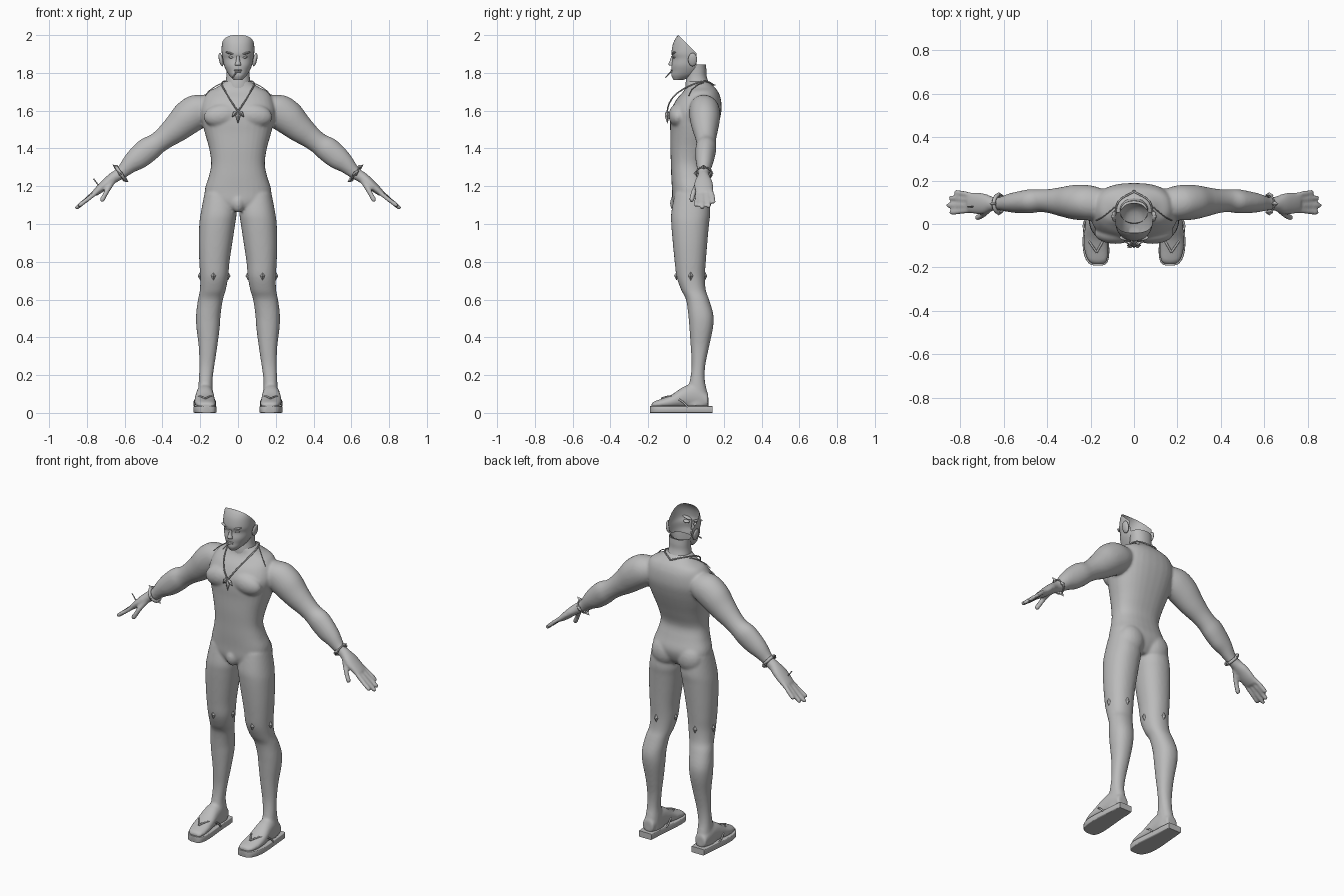
import bpy, bmesh, math
from mathutils import Vector as V, Matrix

if "Cube" in bpy.data.objects:
    bpy.data.objects.remove(bpy.data.objects["Cube"])

grey = bpy.data.materials.new("plain_grey")
grey.diffuse_color = (0.5, 0.5, 0.5, 1)
grey.use_nodes = True
grey.node_tree.nodes["Principled BSDF"].inputs["Base Color"].default_value = grey.diffuse_color


def spline(rows, steps):
    """Catmull-Rom refinement of a list of equal-length rows."""
    if steps < 2:
        return rows
    pts = [rows[0]] + rows + [rows[-1]]
    out = []
    for a, b, c, d in zip(pts, pts[1:], pts[2:], pts[3:]):
        for i in range(steps):
            t = i / steps
            out.append([0.5 * (2 * q + (r - p) * t + (2 * p - 5 * q + 4 * r - s) * t * t
                        + (3 * q - p - 3 * r + s) * t ** 3) for p, q, r, s in zip(a, b, c, d)])
    return out + [rows[-1]]


def loft(bm, rings, n=32, power=2.2, cap=True):
    """Skin rings given as (centre, u axis, v axis)."""
    loops = []
    for c, u, v in rings:
        loop = []
        for i in range(n):
            a = 2 * math.pi * i / n
            x, y = math.cos(a), math.sin(a)
            x = math.copysign(abs(x) ** (2 / power), x)
            y = math.copysign(abs(y) ** (2 / power), y)
            loop.append(bm.verts.new(V(c) + V(u) * x + V(v) * y))
        loops.append(loop)
    for a, b in zip(loops, loops[1:]):
        for i in range(n):
            j = (i + 1) % n
            bm.faces.new((a[i], a[j], b[j], b[i]))
    if cap:
        bm.faces.new(loops[0][::-1])
        bm.faces.new(loops[-1])


def flat(rows, steps=4):
    """Horizontal rings from (z, x centre, x radius, y front, y back)."""
    return [((cx, (f + b) / 2, z), (rx, 0, 0), (0, (b - f) / 2, 0))
            for z, cx, rx, f, b in spline(rows, steps)]


def ball(bm, centre, size, turn=0):
    m = Matrix.Translation(centre) @ Matrix.Rotation(turn, 4, 'Y') @ Matrix.Diagonal((*size, 1))
    bmesh.ops.create_uvsphere(bm, u_segments=20, v_segments=12, radius=1, matrix=m)


def finish(name, bm, smooth=True):
    bmesh.ops.recalc_face_normals(bm, faces=bm.faces)
    me = bpy.data.meshes.new(name)
    bm.to_mesh(me)
    bm.free()
    me.materials.append(grey)
    ob = bpy.data.objects.new(name, me)
    bpy.context.collection.objects.link(ob)
    if smooth:
        bpy.ops.object.select_all(action='DESELECT')
        ob.select_set(True)
        bpy.context.view_layer.objects.active = ob
        bpy.ops.object.shade_smooth_by_angle(angle=math.radians(45))
    return ob


def cord(name, points, radius, closed=False):
    cu = bpy.data.curves.new(name, 'CURVE')
    cu.dimensions = '3D'
    cu.bevel_depth, cu.bevel_resolution, cu.use_fill_caps = radius, 2, True
    path = points if closed else spline([list(p) for p in points], 5)
    sp = cu.splines.new('POLY')
    sp.points.add(len(path) - 1)
    for p, co in zip(sp.points, path):
        p.co = (*co, 1)
    sp.use_cyclic_u = closed
    cu.materials.append(grey)
    bpy.context.collection.objects.link(bpy.data.objects.new(name, cu))


def stud(bm, centre, w, h, turn=0):
    m = Matrix.Translation(centre) @ Matrix.Rotation(turn, 4, 'Y')
    for sgn in (1, -1):
        bmesh.ops.create_cone(bm, segments=4, radius1=w, radius2=0, depth=h,
                              matrix=m @ Matrix.Rotation(0 if sgn > 0 else math.pi, 4, 'X')
                              @ Matrix.Translation((0, 0, h / 2)))


# Body: torso, legs, arms and hands fused into one skin
body = bmesh.new()
torso = [(1.08, .10, -.06, .09), (1.12, .165, -.072, .12), (1.18, .176, -.074, .135),
         (1.25, .155, -.078, .115), (1.32, .142, -.08, .10), (1.40, .153, -.083, .125),
         (1.48, .175, -.083, .155), (1.54, .19, -.085, .175), (1.60, .20, -.08, .188),
         (1.66, .185, -.05, .185), (1.70, .16, -.015, .17), (1.725, .11, -.002, .15),
         (1.76, .06, .002, .112)]
loft(body, flat([(z, 0, r, f, b) for z, r, f, b in torso]), power=2.4)
ball(body, (0, -.05, 1.11), (.035, .035, .05))
leg = [(1.16, .02, .178, -.06, .12), (1.06, .008, .197, -.078, .128), (1.0, .015, .205, -.078, .122),
       (.9, .03, .208, -.07, .113), (.8, .045, .205, -.06, .105), (.72, .052, .2, -.05, .10),
       (.65, .065, .202, -.025, .105), (.6, .08, .212, 0, .122), (.52, .092, .222, .012, .145),
       (.45, .097, .22, .018, .143), (.35, .11, .208, .025, .122), (.25, .125, .205, .03, .102),
       (.17, .135, .208, .02, .1), (.10, .132, .213, 0, .115), (.035, .128, .218, -.02, .12)]
arm = [(.13, 1.63, .065, .09, .065), (.2, 1.605, .09, .097, .08), (.27, 1.56, .09, .1, .08),
       (.33, 1.505, .075, .102, .068), (.385, 1.46, .061, .105, .056), (.43, 1.425, .057, .107, .052),
       (.475, 1.395, .066, .105, .055), (.53, 1.35, .062, .1, .05), (.575, 1.315, .048, .097, .042),
       (.62, 1.27, .033, .093, .03), (.655, 1.248, .03, .093, .034), (.69, 1.222, .027, .093, .048),
       (.73, 1.187, .023, .095, .05), (.76, 1.162, .017, .097, .046)]
foot = [(-.183, .165, .028, .05), (-.165, .168, .046, .062), (-.12, .173, .055, .078),
        (-.07, .176, .055, .1), (-.01, .176, .049, .14), (.05, .175, .044, .15), (.118, .175, .036, .1)]
fingers = [((.735, .13, 1.185), (.78, .14, 1.15), (.815, .146, 1.118)),
           ((.74, .108, 1.18), (.795, .116, 1.135), (.842, .12, 1.095)),
           ((.74, .086, 1.18), (.8, .086, 1.13), (.852, .086, 1.087)),
           ((.735, .064, 1.18), (.79, .058, 1.135), (.838, .054, 1.1)),
           ((.655, .075, 1.235), (.69, .045, 1.18), (.718, .03, 1.13))]
for s in (1, -1):
    loft(body, flat([(z, s * (i + o) / 2, (o - i) / 2, f, b) for z, i, o, f, b in leg]))
    loft(body, [((s * x, y, z), (s * .57 * r, 0, .82 * r), (0, ry, 0))
                for x, z, r, y, ry in spline(arm, 4)], power=2)
    loft(body, [((s * cx, y, (t + .025) / 2), (rx, 0, 0), (0, 0, (t - .025) / 2))
                for y, cx, rx, t in spline(foot, 4)])
    ball(body, (s * .085, -.042, 1.575), (.098, .05, .062), s * .15)     # pectoral
    ball(body, (s * .085, .08, 1.14), (.08, .06, .085))                  # buttock
    for k, pts in enumerate(fingers):
        r = .015 if k == 4 else .0125
        path = spline([list(p) for p in pts], 4)
        loft(body, [((s * x, y, z), (s * .6 * r, 0, .8 * r), (0, r, 0)) for x, y, z in path], 12, 2)
        ball(body, (s * pts[2][0], *pts[2][1:]), (r, r, r))
skin = finish("body", body)
mod = skin.modifiers.new("fuse", 'REMESH')
mod.mode, mod.voxel_size, mod.use_smooth_shade = 'VOXEL', .0075, True
mod = skin.modifiers.new("soften", 'SMOOTH')
mod.factor, mod.iterations = .5, 6

# Neck: open tube
bm = bmesh.new()
loft(bm, flat([(1.70, 0, .075, -.005, .15), (1.74, 0, .068, -.003, .125), (1.78, 0, .062, .003, .11),
               (1.815, 0, .062, .005, .108), (1.845, 0, .064, .005, .105)]), cap=False)
finish("neck", bm)

# Face: open shell cut along the hairline
bm = bmesh.new()
loft(bm, flat([(1.762, 0, .022, -.066, -.02), (1.785, 0, .045, -.077, .05), (1.81, 0, .061, -.076, .08),
               (1.84, 0, .074, -.077, .095), (1.875, 0, .081, -.071, .105), (1.905, 0, .086, -.077, .11),
               (1.95, 0, .086, -.07, .11), (1.98, 0, .083, -.057, .10), (2.0, 0, .078, -.042, .09)]), 40)
for co, no in (((0, -.04, 2), (0, 1, 1)), ((0, .055, 1.8), (0, 1, 0)), ((0, 0, 1.845), (0, 0, 1))):
    bmesh.ops.bisect_plane(bm, geom=bm.verts[:] + bm.edges[:] + bm.faces[:], plane_co=co, plane_no=no)
gone = []
for f in bm.faces:
    c = f.calc_center_median()
    if c.y + c.z > 1.96 or (c.y > .055 and c.z > 1.845):
        gone.append(f)
bmesh.ops.delete(bm, geom=gone, context='FACES')
finish("face", bm)

# Facial features
bm = bmesh.new()
loft(bm, flat([(1.838, 0, .017, -.085, -.06), (1.846, 0, .016, -.094, -.06), (1.865, 0, .010, -.085, -.06),
               (1.89, 0, .008, -.078, -.06)], 3), 16, 2)
finish("nose", bm)
for s, side in ((1, "left"), (-1, "right")):
    for part, c, size, turn in (("eye", (.034, -.054, 1.883), (.018, .016, .008), -.1),
                                ("brow", (.037, -.062, 1.903), (.03, .014, .006), -.25),
                                ("ear", (.09, .035, 1.87), (.011, .024, .036), .2)):
        bm = bmesh.new()
        ball(bm, (s * c[0], *c[1:]), size, s * turn)
        finish(f"{side}_{part}", bm)
bm = bmesh.new()
ball(bm, (0, -.073, 1.815), (.022, .01, .004))
ball(bm, (0, -.073, 1.806), (.019, .01, .005))
finish("lips", bm)
cord("rolled_stick", [(-.003, -.075, 1.811), (-.028, -.108, 1.776)], .0035)

# Necklace with pendant, and a thin cord over the shoulders
half = [(0, .148, 1.735), (.07, .105, 1.755), (.085, .03, 1.737), (.06, -.05, 1.69), (.03, -.088, 1.64), (0, -.1, 1.595)]
for s, side in ((1, "left"), (-1, "right")):
    cord(f"{side}_necklace", [(s * x, y, z) for x, y, z in half], .004)
    cord(f"{side}_shoulder_cord", [(s * x, y, z) for x, y, z in
         ((0, .155, 1.735), (.08, .085, 1.745), (.14, .035, 1.715), (.175, .015, 1.68))], .0025)
bm = bmesh.new()
for x, z, t in ((0, 1.572, 0), (-.016, 1.585, .7), (.016, 1.585, -.7)):
    stud(bm, (x, -.099, z), .013, .026 if x else .042, t)
finish("pendant", bm, False)

for s, side in ((1, "left"), (-1, "right")):
    # Knee studs on four sides
    bm = bmesh.new()
    for x, y in ((.13, -.05), (.13, .1), (.2, .025), (.053, .025)):
        stud(bm, (s * x, y, .725), .013, .024)
    finish(f"{side}_knee_studs", bm, False)
    # Bracelet around the wrist
    ring = [(s * (.622 + .57 * .04 * math.cos(a)), .093 + .04 * math.sin(a), 1.268 + .82 * .04 * math.cos(a))
            for a in (2 * math.pi * i / 24 for i in range(24))]
    cord(f"{side}_bracelet", ring, .004 if s > 0 else .009, True)
    bm = bmesh.new()
    for p in ring[::6]:
        stud(bm, p, .013, .024, s * .97)
    finish(f"{side}_bracelet_studs", bm, False)
    # Sandal: shaped sole with a squared heel block and straps
    bm = bmesh.new()
    rows = [(-.19, .165, .022), (-.18, .167, .042), (-.15, .171, .056), (-.1, .175, .061), (-.03, .177, .057),
            (.05, .177, .05), (.11, .176, .046), (.14, .176, .042)]
    loft(bm, [((s * cx, y, .018), (rx, 0, 0), (0, 0, .018)) for y, cx, rx in spline(rows, 3)], 24, 12)
    finish(f"{side}_sandal_sole", bm)
    for e in (1, -1):
        cord(f"{side}_sandal_strap", [(s * .172, -.13, .077), (s * (.175 + e * .033), -.075, .088),
                                      (s * (.176 + e * .054), -.02, .06), (s * (.176 + e * .052), .01, .03)], .005)
cord("hand_pin", [(-.765, .08, 1.24), (-.735, .08, 1.2)], .003)
